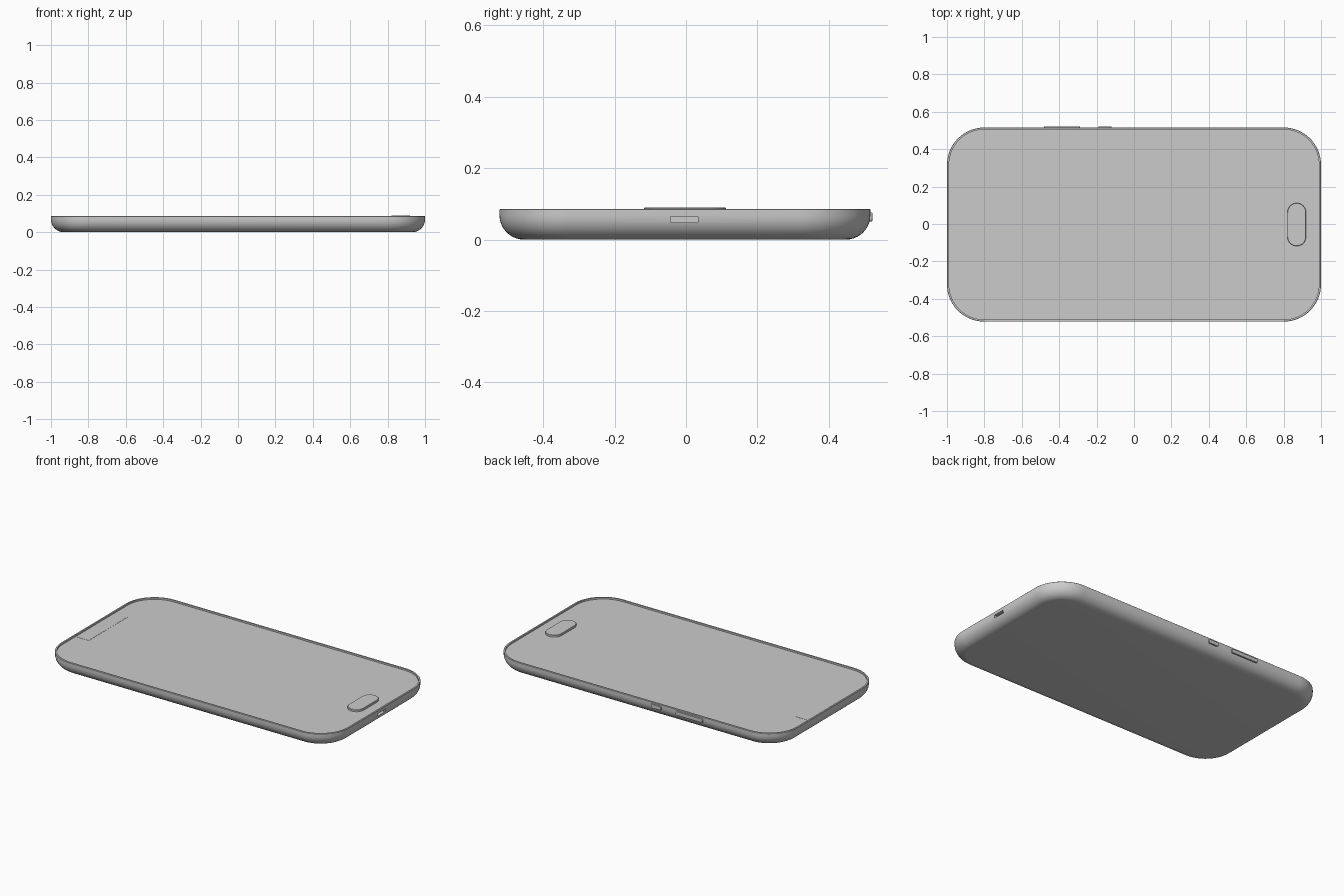
import bpy, bmesh, math

if "Cube" in bpy.data.objects:
    bpy.data.objects.remove(bpy.data.objects["Cube"])

YC = -0.003  # the body sits slightly off centre because of the side buttons


def outline(hx, hy, r, seg):
    """Rounded rectangle as a list of 2D points."""
    pts = []
    for i, (sx, sy) in enumerate([(1, 1), (-1, 1), (-1, -1), (1, -1)]):
        for k in range(seg + 1):
            a = math.pi / 2 * (i + k / seg)
            pts.append((sx * (hx - r) + r * math.cos(a),
                        sy * (hy - r) + r * math.sin(a)))
    return pts


def loft(name, hx, hy, r, profile, seg, loc):
    """Stack rounded rectangles; profile is a list of (inset, height)."""
    bm = bmesh.new()
    rings = [[bm.verts.new((x, y, z)) for x, y in outline(hx - d, hy - d, r - d, seg)]
             for d, z in profile]
    n = len(rings[0])
    for a, b in zip(rings, rings[1:]):
        for i in range(n):
            j = (i + 1) % n
            bm.faces.new((a[i], a[j], b[j], b[i]))
    bm.faces.new(rings[0][::-1])
    bm.faces.new(rings[-1])
    me = bpy.data.meshes.new(name)
    bm.to_mesh(me)
    bm.free()
    ob = bpy.data.objects.new(name, me)
    bpy.context.collection.objects.link(ob)
    ob.location = loc
    return ob


def smooth(ob):
    bpy.ops.object.select_all(action='DESELECT')
    ob.select_set(True)
    bpy.context.view_layer.objects.active = ob
    bpy.ops.object.shade_smooth_by_angle(angle=math.radians(35))


def box(name, size, loc):
    bpy.ops.mesh.primitive_cube_add(size=1, location=loc)
    ob = bpy.context.object
    ob.name = name
    ob.scale = size
    bpy.ops.object.transform_apply(location=False, rotation=False, scale=True)
    return ob


# Case: rounded lower edge, straight side, thin rim and recessed screen face
TOP, SCREEN, R = 0.086, 0.076, 0.068
profile = [(R - R * math.sin(math.pi / 2 * k / 10),
            R - R * math.cos(math.pi / 2 * k / 10)) for k in range(11)]
profile += [(0, TOP - 0.002), (0.002, TOP), (0.011, TOP), (0.011, SCREEN)]
body = loft("phone_case", 1.0, 0.519, 0.2, profile, 16, (0, YC, 0))

# Charging port cut into the right end
cutter = box("port_cutter", (0.07, 0.076, 0.017), (1.0, YC - 0.002, 0.056))
cutter.hide_render = True
cutter.hide_set(True)
mod = body.modifiers.new("port", 'BOOLEAN')
mod.object = cutter
mod.operation = 'DIFFERENCE'
mod.solver = 'EXACT'
bpy.context.view_layer.objects.active = body
bpy.ops.object.modifier_apply(modifier="port")
bpy.data.objects.remove(cutter)
smooth(body)

# Home button on the screen face
home = loft("home_button", 0.05, 0.115, 0.0499,
            [(0, -0.004), (0, 0.011), (0.002, 0.013)], 12, (0.87, YC, SCREEN))
smooth(home)

# Earpiece strip, nearly flush with the screen
box("earpiece_strip", (0.09, 0.39, 0.006), (-0.942, YC, SCREEN - 0.002))

# Volume and power buttons on the back side
for name, x0, x1 in [("volume_button", -0.48, -0.29), ("power_button", -0.19, -0.12)]:
    b = loft(name, (x1 - x0) / 2, 0.013, 0.008,
             [(0, 0), (0, 0.022), (0.002, 0.024)], 5, ((x0 + x1) / 2, 0.498, 0.063))
    b.rotation_euler = (-math.pi / 2, 0, 0)
    smooth(b)
